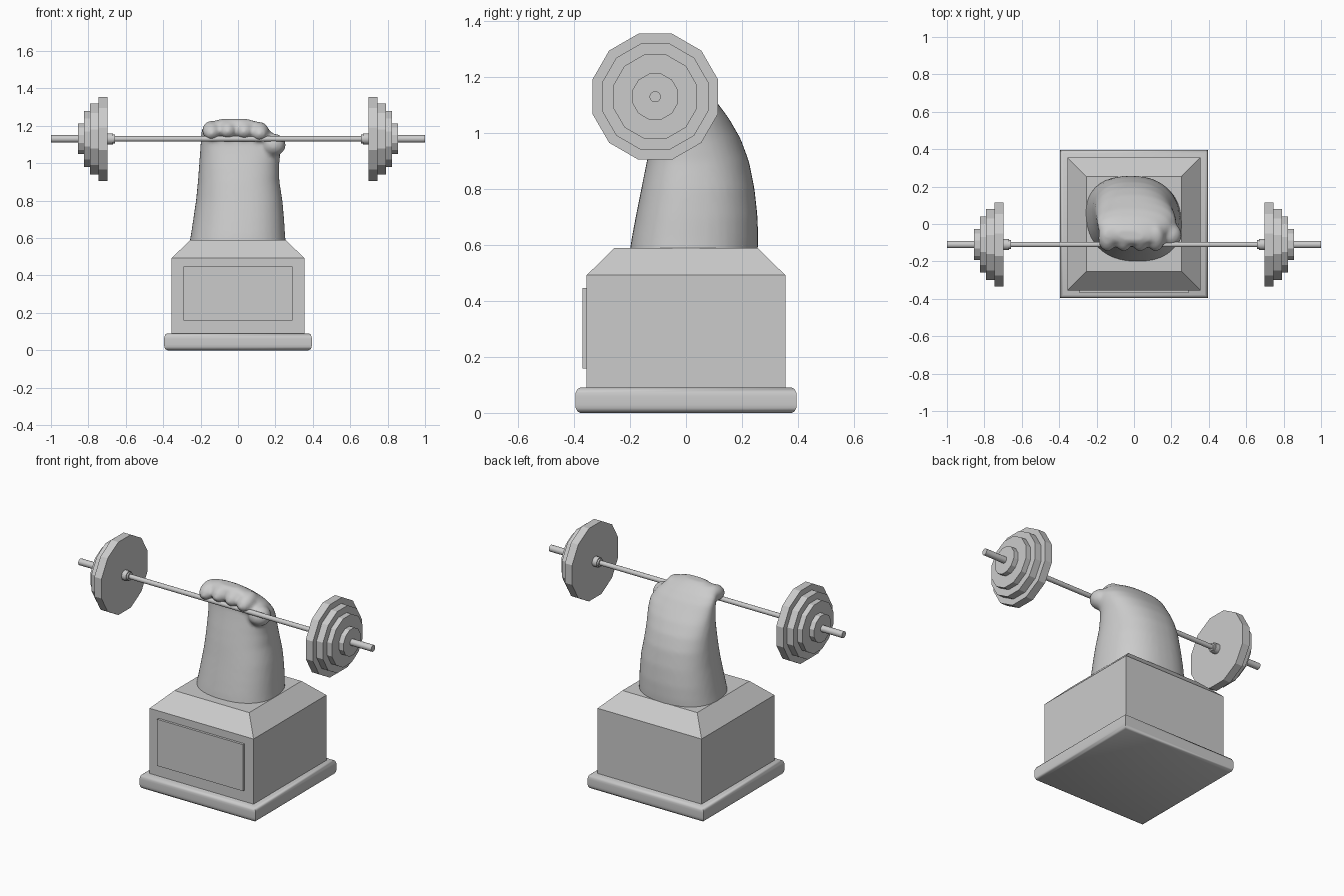
import bpy, bmesh
from math import pi, sin, cos, radians
from mathutils import Matrix, Vector

if "Cube" in bpy.data.objects:
    bpy.data.objects.remove(bpy.data.objects["Cube"])


def finish(bm, name, angle=30):
    bmesh.ops.recalc_face_normals(bm, faces=bm.faces)
    me = bpy.data.meshes.new(name)
    bm.to_mesh(me)
    bm.free()
    ob = bpy.data.objects.new(name, me)
    bpy.context.collection.objects.link(ob)
    if angle:
        bpy.ops.object.select_all(action='DESELECT')
        ob.select_set(True)
        bpy.context.view_layer.objects.active = ob
        bpy.ops.object.shade_smooth_by_angle(angle=radians(angle))
    return ob


def loft(bm, rings):
    rows = [[bm.verts.new(p) for p in r] for r in rings]
    n = len(rows[0])
    for a, b in zip(rows, rows[1:]):
        for i in range(n):
            j = (i + 1) % n
            bm.faces.new((a[i], a[j], b[j], b[i]))
    bm.faces.new(rows[0][::-1])
    bm.faces.new(rows[-1])


def square_loft(name, profile, angle):
    bm = bmesh.new()
    loft(bm, [[(-h, -h, z), (h, -h, z), (h, h, z), (-h, h, z)] for h, z in profile])
    return finish(bm, name, angle)


# pedestal: rounded foot, chamfered block, front plaque
square_loft("pedestal_foot", [(.378, 0), (.388, .005), (.394, .018), (.395, .03),
                              (.395, .06), (.394, .072), (.388, .085), (.378, .09)], 40)
square_loft("pedestal_block", [(.355, .085), (.355, .492), (.255, .59)], 0)
bm = bmesh.new()
bmesh.ops.create_cube(bm, size=1, matrix=Matrix.Translation((0, -.358, .303))
                      @ Matrix.Diagonal((.585, .024, .287, 1)))
finish(bm, "plaque", 0)

# barbell
BAR_Y, BAR_Z = -.11, 1.13


def disc(name, x0, x1, r, sides, angle=0):
    bm = bmesh.new()
    m = (Matrix.Translation(((x0 + x1) / 2, BAR_Y, BAR_Z)) @ Matrix.Rotation(pi / 2, 4, 'Y')
         @ Matrix.Rotation(pi / sides, 4, 'Z'))
    bmesh.ops.create_cone(bm, cap_ends=True, segments=sides, radius1=r, radius2=r,
                          depth=abs(x1 - x0), matrix=m)
    return finish(bm, name, angle)


disc("bar", -.7, .7, .0145, 16, 40)
for side, s in (("left", -1), ("right", 1)):
    disc("collar_" + side, s * .668, s * .698, .03, 16, 40)
    disc("inner_collar_" + side, s * .658, s * .668, .024, 16, 40)
    disc("bar_sleeve_" + side, s * .69, s, .02, 16, 40)
    for i, (a, b, apothem) in enumerate([(.697, .746, .225), (.746, .79, .19),
                                         (.79, .823, .15), (.823, .855, .082)]):
        disc(f"plate_{side}_{i + 1}", s * a, s * b, apothem / cos(pi / 12), 12)

# forearm and hand: sections as z, x min, x max, y front, y back
sections = [(.55, -.262, .256, -.205, .255), (.62, -.25, .25, -.195, .258),
            (.70, -.238, .245, -.18, .256), (.80, -.223, .236, -.16, .245),
            (.90, -.213, .22, -.14, .225), (.98, -.207, .217, -.122, .195),
            (1.05, -.202, .225, -.105, .155), (1.10, -.199, .225, -.094, .118),
            (1.15, -.197, .195, -.09, .08), (1.19, -.19, .155, -.105, .04),
            (1.22, -.15, .105, -.11, .0), (1.236, -.09, .05, -.09, -.03)]


def section(z, x0, x1, y0, y1, n=40, e=.86):
    pts = []
    for i in range(n):
        t = 2 * pi * i / n
        c, s = cos(t), sin(t)
        c, s = abs(c) ** e * (1 if c > 0 else -1), abs(s) ** e * (1 if s > 0 else -1)
        pts.append(((x0 + x1) / 2 + c * (x1 - x0) / 2 - .02 * s,
                    (y0 + y1) / 2 + s * (y1 - y0) / 2, z))
    return pts


def blob(bm, pos, size, tilt=0):
    bmesh.ops.create_uvsphere(bm, u_segments=20, v_segments=12, radius=1,
                              matrix=Matrix.Translation(pos) @ Matrix.Rotation(tilt, 4, 'X')
                              @ Matrix.Diagonal((*size, 1)))


bm = bmesh.new()
loft(bm, [section(*s) for s in sections])
# four fingers hooked over the bar
for x, z in ((-.142, 1.175), (-.055, 1.184), (.033, 1.182), (.115, 1.17)):
    blob(bm, (x, -.075, z), (.05, .075, .048), radians(20))
# thumb root
blob(bm, (.19, -.06, 1.098), (.066, .065, .06))
hand = finish(bm, "forearm_and_hand", 0)
rm = hand.modifiers.new("fuse", 'REMESH')
rm.mode = 'VOXEL'
rm.voxel_size = .012
rm.use_smooth_shade = True
sm = hand.modifiers.new("soften", 'SMOOTH')
sm.factor = .5
sm.iterations = 6
